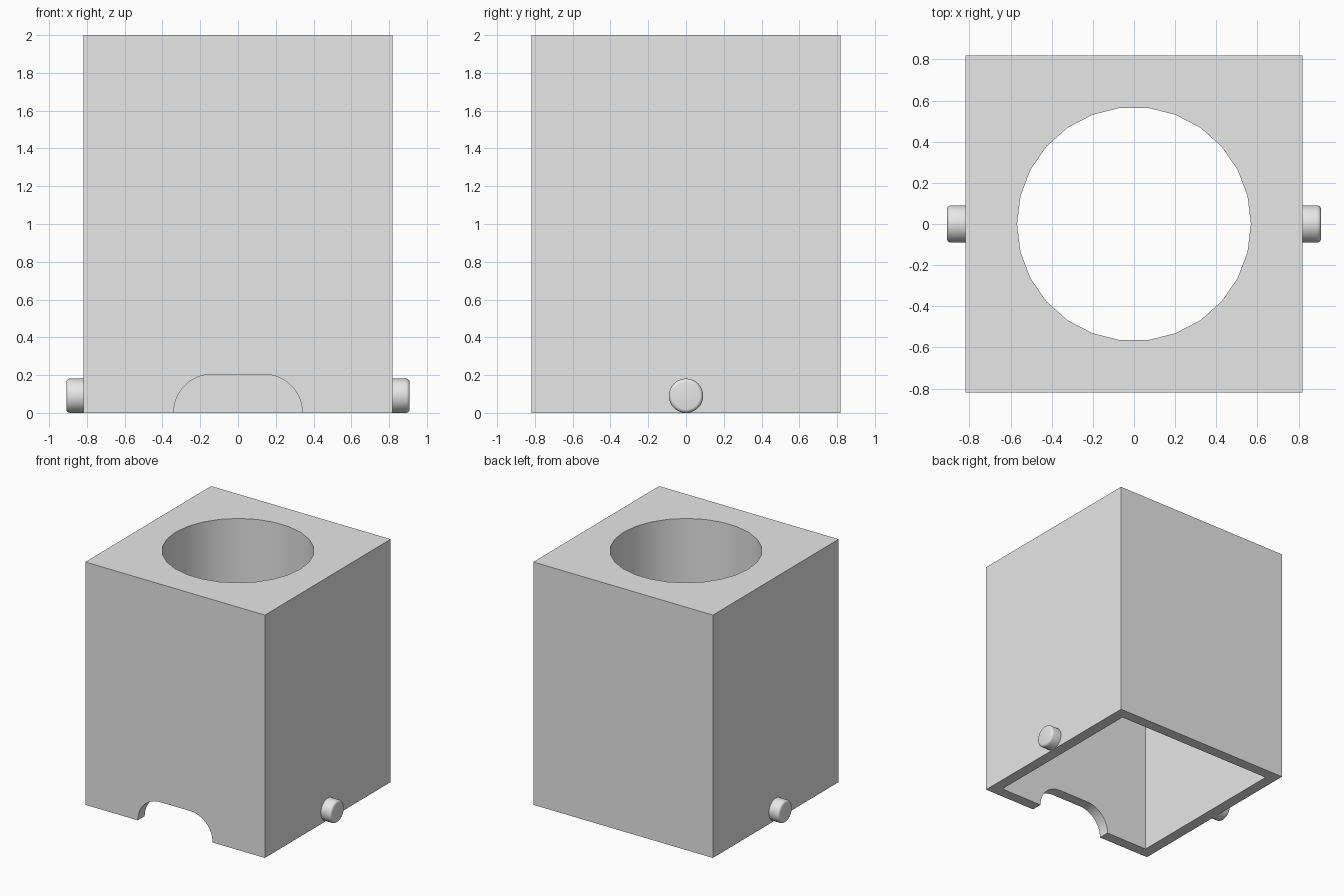
import bpy
import bmesh
import math
from mathutils import Matrix

cube = bpy.data.objects.get("Cube")
if cube:
    bpy.data.objects.remove(cube, do_unlink=True)

UNIT = 2 / 22          # one wall thickness
HALF = 9 * UNIT        # half width of the block
INNER = 8 * UNIT       # half width of the cavity
CEILING = 14 * UNIT    # top of the cavity

grey = bpy.data.materials.new("plain_grey")
grey.use_nodes = True
grey.diffuse_color = (0.8, 0.8, 0.8, 1)
grey.node_tree.nodes["Principled BSDF"].inputs["Base Color"].default_value = (0.8, 0.8, 0.8, 1)


def make_object(name, bm):
    bmesh.ops.recalc_face_normals(bm, faces=bm.faces)
    mesh = bpy.data.meshes.new(name)
    bm.to_mesh(mesh)
    bm.free()
    mesh.materials.append(grey)
    obj = bpy.data.objects.new(name, mesh)
    bpy.context.collection.objects.link(obj)
    return obj


def box(name, half, bottom, top):
    bm = bmesh.new()
    bmesh.ops.create_cube(bm, size=1, matrix=Matrix.Translation((0, 0, (bottom + top) / 2))
                          @ Matrix.Diagonal((2 * half, 2 * half, top - bottom, 1)))
    return make_object(name, bm)


def cylinder(name, radius, length, sides, matrix):
    bm = bmesh.new()
    bmesh.ops.create_cone(bm, cap_ends=True, segments=sides, radius1=radius,
                          radius2=radius, depth=length, matrix=matrix)
    return make_object(name, bm)


def arch(name, radius, offset, y_start, y_end):
    # Flat-topped arch: two quarter circles joined by a straight top
    steps = 12
    points = [(offset + radius, -0.2)]
    for side in (1, -1):
        for i in range(steps + 1):
            a = math.pi / 2 * (i if side > 0 else steps - i) / steps
            points.append((side * (offset + radius * math.cos(a)), radius * math.sin(a)))
    points.append((-offset - radius, -0.2))
    bm = bmesh.new()
    face = bm.faces.new([bm.verts.new((x, y_start, z)) for x, z in points])
    moved = bmesh.ops.extrude_face_region(bm, geom=[face])["geom"]
    bmesh.ops.translate(bm, vec=(0, y_end - y_start, 0),
                        verts=[g for g in moved if isinstance(g, bmesh.types.BMVert)])
    return make_object(name, bm)


def activate(obj):
    bpy.ops.object.select_all(action='DESELECT')
    obj.select_set(True)
    bpy.context.view_layer.objects.active = obj


def cut(target, cutter):
    mod = target.modifiers.new("cut", 'BOOLEAN')
    mod.operation = 'DIFFERENCE'
    mod.solver = 'EXACT'
    mod.object = cutter
    activate(target)
    bpy.ops.object.modifier_apply(modifier=mod.name)
    bpy.data.objects.remove(cutter, do_unlink=True)


# Housing: block with a square cavity, a round top bore and a front notch
housing = box("housing", HALF, 0, 2)
cut(housing, box("cavity_cutter", INNER, -0.2, CEILING))
# Turned a quarter so that a bore corner lies on the x axis
cut(housing, cylinder("bore_cutter", 6.25 * UNIT, 1.4, 26,
                      Matrix.Translation((0, 0, 1.8)) @ Matrix.Rotation(math.pi / 2, 4, 'Z')))
cut(housing, arch("notch_cutter", 2.25 * UNIT, 1.5 * UNIT, -1, -0.5))
activate(housing)
bpy.ops.object.shade_smooth_by_angle(angle=math.radians(30))

# Side pins with rounded outer rims
for name, side in (("left_pin", 1), ("right_pin", -1)):
    centre = Matrix.Translation((side * (HALF + UNIT / 4), 0, UNIT))
    pin = cylinder(name, UNIT, 1.5 * UNIT, 32, centre @ Matrix.Rotation(math.pi / 2, 4, 'Y'))
    bevel = pin.modifiers.new("rounded_rim", 'BEVEL')
    bevel.width = 0.02
    bevel.segments = 4
    bevel.limit_method = 'ANGLE'
    activate(pin)
    bpy.ops.object.modifier_apply(modifier=bevel.name)
    bpy.ops.object.shade_smooth_by_angle(angle=math.radians(35))
